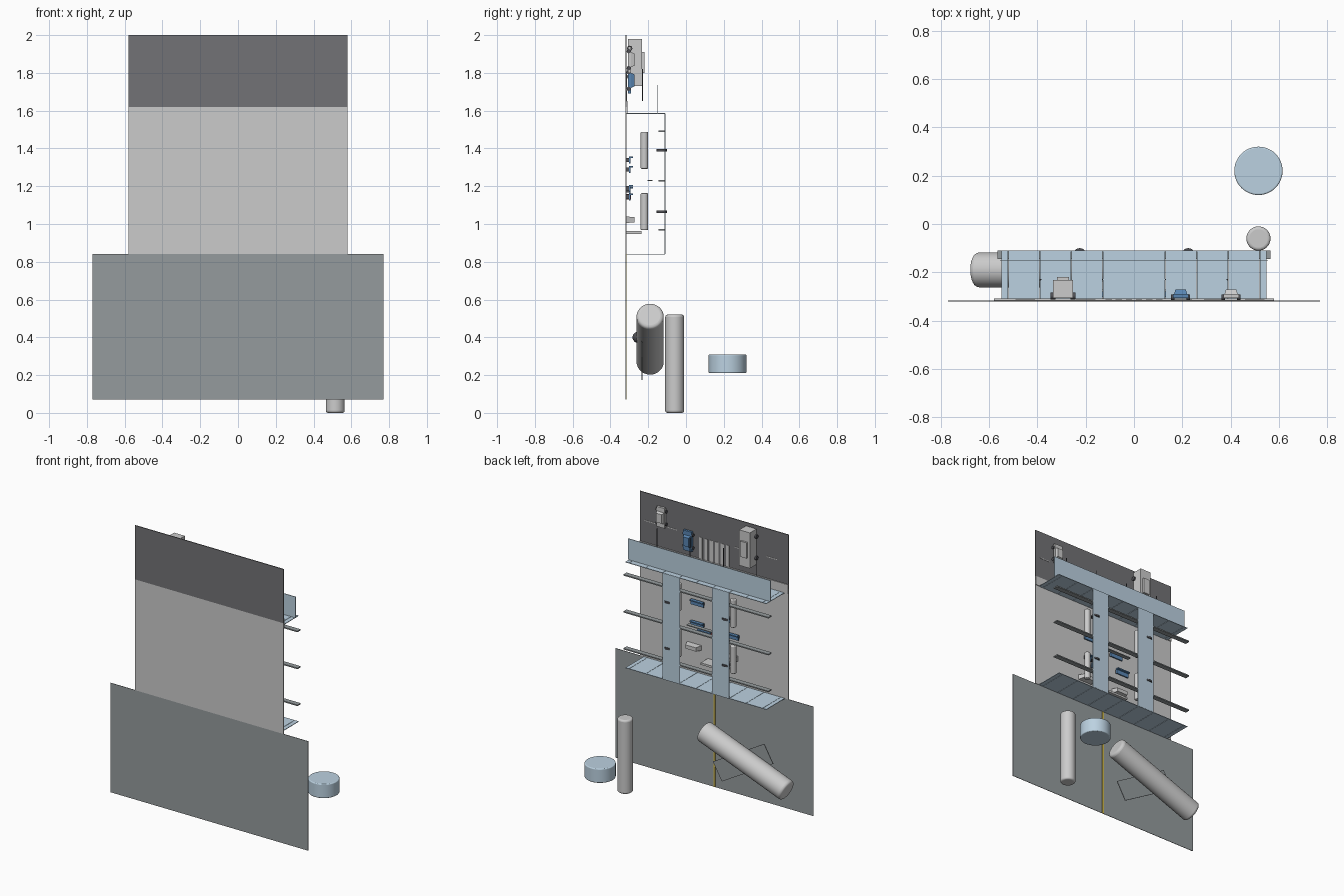
import bpy, math

if "Cube" in bpy.data.objects:
    bpy.data.objects.remove(bpy.data.objects["Cube"])

def material(name, rgb):
    m = bpy.data.materials.new(name)
    m.diffuse_color = (*rgb, 1)
    m.use_nodes = True
    m.node_tree.nodes["Principled BSDF"].inputs["Base Color"].default_value = m.diffuse_color
    return m

ROAD = material("asphalt", (0.17, 0.17, 0.18))
LIGHT = material("pale_grey", (0.55, 0.55, 0.57))
PAVE = material("stone_grey", (0.30, 0.33, 0.34))
GLASS = material("pale_blue", (0.50, 0.64, 0.75))
BLUE = material("blue", (0.10, 0.24, 0.45))
YELLOW = material("yellow", (0.65, 0.50, 0.08))
RED = material("dark_red", (0.35, 0.08, 0.08))
DARK = material("dark", (0.08, 0.08, 0.09))

def finish(ob, name, mat):
    ob.name = name
    if mat:
        ob.data.materials.append(mat)
    return ob

def box(name, x, y, z, mat=None, taper=1.0):
    """Box from (min, max) ranges; taper shrinks the +y face."""
    bpy.ops.mesh.primitive_cube_add(size=1)
    ob = bpy.context.object
    mid = [(a + b) / 2 for a, b in (x, y, z)]
    dim = [b - a for a, b in (x, y, z)]
    for v in ob.data.vertices:
        k = taper if v.co.y > 0 else 1.0
        v.co = (v.co.x * dim[0] * k, v.co.y * dim[1], v.co.z * dim[2] * k)
    ob.location = mid
    return finish(ob, name, mat)

def rod(name, loc, r, length, rot=(0, 0, 0), mat=None, bevel=0.0, sides=32):
    bpy.ops.mesh.primitive_cylinder_add(vertices=sides, radius=r, depth=length,
                                        location=loc, rotation=rot)
    ob = bpy.context.object
    if bevel:
        m = ob.modifiers.new("rim", "BEVEL")
        m.width, m.segments, m.limit_method = bevel, 4, "ANGLE"
    bpy.ops.object.shade_smooth_by_angle(angle=math.radians(35))
    return finish(ob, name, mat)

# Backing panels
box("lower_panel", (-0.77, 0.77), (-0.32, -0.317), (0.07, 0.84), PAVE)
box("middle_panel", (-0.58, 0.58), (-0.32, -0.314), (0.84, 1.62), LIGHT)
box("road_panel", (-0.58, 0.58), (-0.32, -0.314), (1.62, 2.0), ROAD)
box("kerb", (-0.58, 0.58), (-0.314, -0.309), (1.585, 1.65), LIGHT)
box("yellow_line", (-0.006, 0.006), (-0.317, -0.315), (0.07, 0.84), YELLOW)

# Road markings
for i in range(6):
    x = -0.105 + i * 0.042
    box("crossing_stripe", (x - 0.013, x + 0.013), (-0.314, -0.312), (1.65, 1.80), LIGHT)
for x in (-0.45, -0.2, 0.2, 0.33, 0.5):
    box("lane_dash", (x - 0.04, x + 0.04), (-0.314, -0.312), (1.80, 1.806), LIGHT)

# Glass walls in narrow slabs, top and bottom
edges = [-0.55] + [round(-0.52 + 0.13 * i, 2) for i in range(9)] + [0.55]
for z in (0.84, 1.585):
    for a, b in zip(edges, edges[1:]):
        box("wall_slab", (a + 0.001, b - 0.001), (-0.315, -0.11), (z - 0.002, z + 0.002), GLASS)
box("parapet", (-0.555, 0.555), (-0.152, -0.148), (1.587, 1.735), GLASS)

# Roof strips with pulleys and hanging tanks
for s in (-1, 1):
    x = sorted((s * 0.125, s * 0.26))
    box("roof_strip", x, (-0.113, -0.109), (0.84, 1.585), GLASS)
    for z in (1.065, 1.39):
        rod("strip_disc", (s * 0.225, -0.1275, z), 0.0275, 0.012, mat=DARK)
        rod("hanging_tank", (s * 0.215, -0.22, z), 0.02, 0.196, bevel=0.006)

# Cross beams
for z in (0.97, 1.23, 1.49):
    box("cross_beam", (-0.565, 0.565), (-0.145, -0.11), (z - 0.004, z + 0.004), PAVE)
box("hanging_rail", (-0.12, 0.12), (-0.205, -0.178), (1.227, 1.233), PAVE)

# Lamp poles
for x in (-0.386, -0.13, 0.13, 0.386):
    rod("lamp_pole", (x, -0.23, 1.735), 0.003, 0.17, mat=DARK, sides=8)

# Vehicles
def vehicle(name, x, z0, z1, w, top, mat):
    h = w / 2
    mid, ln = (z0 + z1) / 2, z1 - z0
    box(name + "_body", (x - h, x + h), (-0.306, -0.29), (z0, z1), mat)
    box(name + "_cabin", (x - h * .85, x + h * .85), (-0.29, top),
        (mid - ln * .28, mid + ln * .28), mat, 0.8)
    for sx in (-1, 1):
        for sz in (-1, 1):
            rod(name + "_wheel", (x + sx * h, -0.303, mid + sz * ln * .32), 0.011, 0.014,
                (0, math.pi / 2, 0), DARK, sides=16)

vehicle("blue_car", 0.193, 1.69, 1.83, 0.064, -0.272, BLUE)
vehicle("grey_car", 0.402, 1.80, 1.94, 0.064, -0.272, LIGHT)

# Lorry
box("lorry_body", (-0.335, -0.252), (-0.306, -0.232), (1.73, 1.98), LIGHT)
box("lorry_roof_unit", (-0.318, -0.268), (-0.232, -0.219), (1.80, 1.91), LIGHT)
for x in (-0.335, -0.252):
    for z in (1.78, 1.93):
        rod("lorry_wheel", (x, -0.298, z), 0.014, 0.02, (0, math.pi / 2, 0), DARK, sides=16)

# Benches and blocks on the middle panel
def bench(x, z, mat, w=0.1):
    box("bench_seat", (x - w / 2, x + w / 2), (-0.303, -0.295), (z - 0.02, z + 0.015), mat)
    box("bench_back", (x - w / 2, x + w / 2), (-0.303, -0.28), (z + 0.009, z + 0.017), mat)
    for sx in (-1, 1):
        box("bench_leg", (x + sx * w * .4 - .005, x + sx * w * .4 + .005),
            (-0.314, -0.303), (z - 0.012, z + 0.01), DARK)

for x, z, m in ((0.12, 1.34, BLUE), (-0.1, 1.29, BLUE), (0.12, 1.19, BLUE),
                (-0.15, 1.18, BLUE), (0.06, 1.145, BLUE)):
    bench(x, z, m)
box("red_block", (-0.02, 0.02), (-0.314, -0.29), (1.13, 1.16), RED)
for x in (-0.13, 0.155):
    box("white_block", (x - 0.055, x + 0.055), (-0.314, -0.272), (1.005, 1.04), LIGHT, 0.75)
box("counter", (-0.14, 0.05), (-0.314, -0.235), (0.948, 0.962), LIGHT)

# Large tilted cylinder with its plate and knob
rod("tilted_cylinder", (-0.33, -0.19, 0.39), 0.072, 0.70,
    (0, math.radians(69), 0), bevel=0.018, sides=48)
plate = box("tilted_plate", (-0.23, 0.23), (-0.0025, 0.0025), (-0.07, 0.07), PAVE)
plate.location = (-0.283, -0.232, 0.349)
plate.rotation_euler = (0, math.radians(30), 0)
bpy.ops.mesh.primitive_uv_sphere_add(segments=24, ring_count=12, radius=0.03,
                                     location=(-0.33, -0.253, 0.40))
bpy.ops.object.shade_smooth()
finish(bpy.context.object, "knob", DARK)

# Free-standing cylinder and drum
rod("upright_cylinder", (0.515, -0.06, 0.26), 0.05, 0.52, bevel=0.012, sides=48)
rod("drum", (0.515, 0.22, 0.26), 0.10, 0.10, mat=GLASS, bevel=0.006, sides=48)
